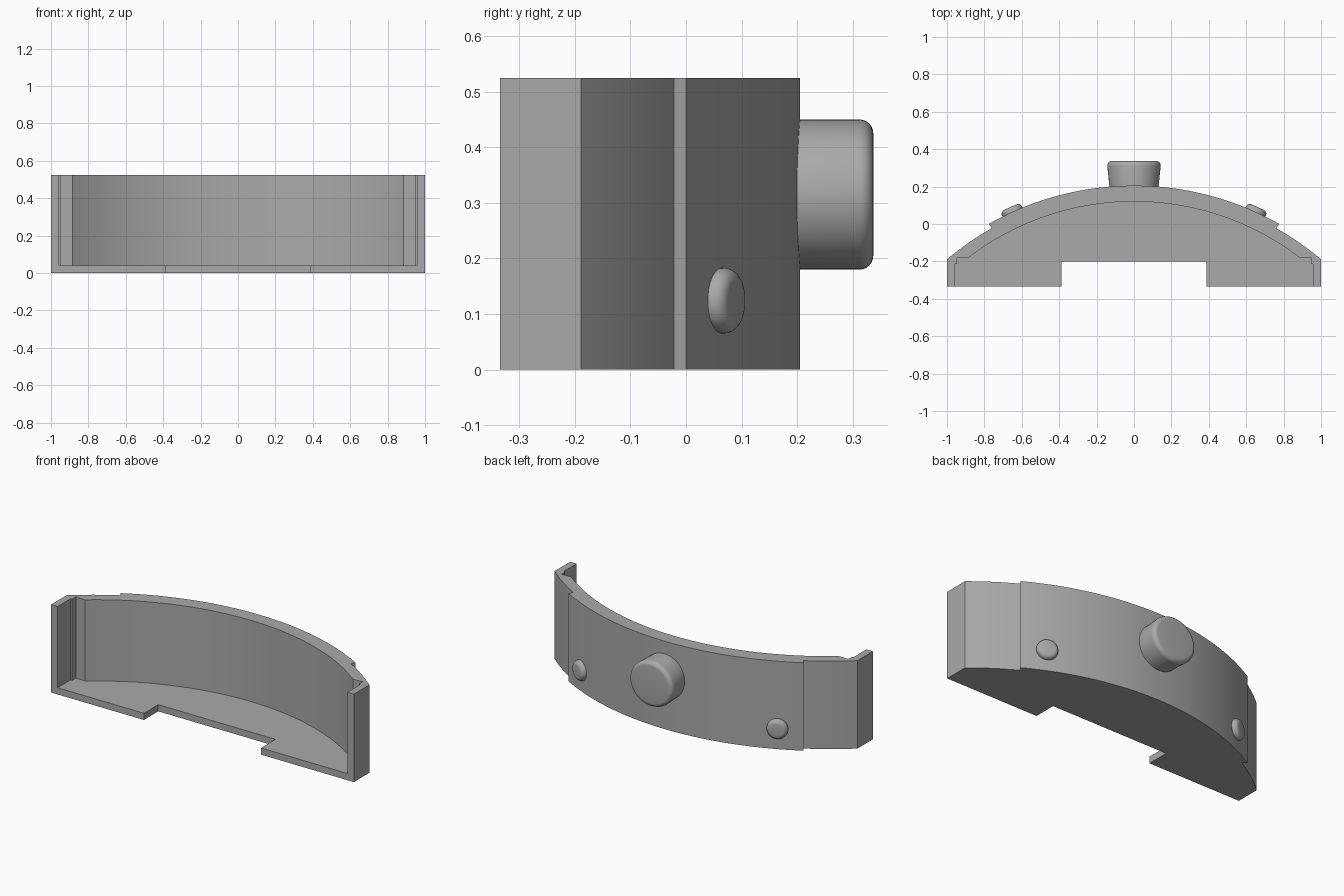
import bpy, bmesh, math
from mathutils import Matrix, Vector

if "Cube" in bpy.data.objects:
    bpy.data.objects.remove(bpy.data.objects["Cube"], do_unlink=True)

grey = bpy.data.materials.new("plain grey")
grey.use_nodes = True
grey.diffuse_color = (0.4, 0.4, 0.4, 1)
grey.node_tree.nodes["Principled BSDF"].inputs["Base Color"].default_value = (0.4, 0.4, 0.4, 1)

HEIGHT, FLOOR, FRONT = 0.525, 0.04, -0.335
CENTRE_Y, RADIUS = -1.37, 1.575


def add_object(name, bm):
    bmesh.ops.recalc_face_normals(bm, faces=bm.faces)
    mesh = bpy.data.meshes.new(name)
    bm.to_mesh(mesh)
    bm.free()
    mesh.materials.append(grey)
    obj = bpy.data.objects.new(name, mesh)
    bpy.context.collection.objects.link(obj)
    return obj


def smooth(obj, angle=30):
    bpy.ops.object.select_all(action='DESELECT')
    obj.select_set(True)
    bpy.context.view_layer.objects.active = obj
    bpy.ops.object.shade_smooth_by_angle(angle=math.radians(angle))


def arc(radius, cy, x0, x1, steps):
    """Plan points on a circle centred on x = 0, from x0 to x1."""
    a0, a1 = math.asin(x0 / radius), math.asin(x1 / radius)
    angles = [a0 + (a1 - a0) * i / steps for i in range(steps + 1)]
    return [(radius * math.sin(a), cy + radius * math.cos(a)) for a in angles]


def mirrored(half):
    """Close a right-hand half outline that ends on the centre line."""
    return half + [(-x, y) for x, y in reversed(half) if abs(x) > 1e-5]


def prism(name, outline, z0, z1):
    bm = bmesh.new()
    face = bm.faces.new([bm.verts.new((x, y, z0)) for x, y in outline])
    top = bmesh.ops.extrude_face_region(bm, geom=[face])
    verts = [v for v in top["geom"] if isinstance(v, bmesh.types.BMVert)]
    bmesh.ops.translate(bm, verts=verts, vec=(0, 0, z1 - z0))
    return add_object(name, bm)


# Curved shell: full plan with front notch and stepped outer ends
outline = [(0.387, -0.2), (0.387, FRONT), (1, FRONT)]
outline += arc(1.5475, CENTRE_Y, 1, 0.76, 8)
outline += arc(RADIUS, CENTRE_Y, 0.777, 0, 24)
shell = prism("curved_shell", mirrored(outline), 0, HEIGHT)

# Pocket cut above the floor, open at the top and front
pocket = [(0.957, FRONT - 0.1), (0.957, -0.213), (0.947, -0.213), (0.947, -0.178)]
pocket += arc(1.455, -1.335, 0.885, 0, 24)
cutter = prism("pocket_cutter", mirrored(pocket), FLOOR, HEIGHT + 0.1)
cutter.hide_render = True
cut = shell.modifiers.new("pocket", 'BOOLEAN')
cut.operation, cut.solver, cut.object = 'DIFFERENCE', 'EXACT', cutter
bpy.context.view_layer.objects.active = shell
bpy.ops.object.modifier_apply(modifier=cut.name)
bpy.data.objects.remove(cutter, do_unlink=True)
smooth(shell)


def button(name, profile, place, segments=48):
    """Spin rings of (x radius, z radius, height), then cap both ends."""
    bm = bmesh.new()
    rings = []
    for rx, rz, h in profile:
        angles = [math.tau * i / segments for i in range(segments)]
        rings.append([bm.verts.new((rx * math.cos(a), h, rz * math.sin(a))) for a in angles])
    for low, high in zip(rings, rings[1:]):
        for i in range(segments):
            j = (i + 1) % segments
            bm.faces.new((low[i], low[j], high[j], high[i]))
    bm.faces.new(rings[0])
    bm.faces.new(rings[-1])
    bm.transform(place)
    smooth(add_object(name, bm), 40)


def rounded(base, rx, rz, top, fillet, steps=6):
    """Button profile ending in a rounded rim."""
    rings = [base]
    for i in range(steps + 1):
        a = math.pi / 2 * i / steps
        inset = fillet * (1 - math.cos(a))
        rings.append((rx - inset, rz - inset, top - fillet * (1 - math.sin(a))))
    return rings


# Large central button, flaring slightly sideways
button("main_button", rounded((0.128, 0.135, 0.17), 0.143, 0.135, 0.337, 0.025),
       Matrix.Translation((0, 0, 0.315)))

# Small side buttons, square to the curved wall
for side, name in ((1, "left_button"), (-1, "right_button")):
    tilt = math.asin(0.65 / RADIUS)
    spot = Vector((side * 0.65, CENTRE_Y + RADIUS * math.cos(tilt), 0.124))
    button(name, rounded((0.059, 0.059, -0.015), 0.059, 0.059, 0.028, 0.024),
           Matrix.Translation(spot) @ Matrix.Rotation(-side * tilt, 4, 'Z'), 32)
